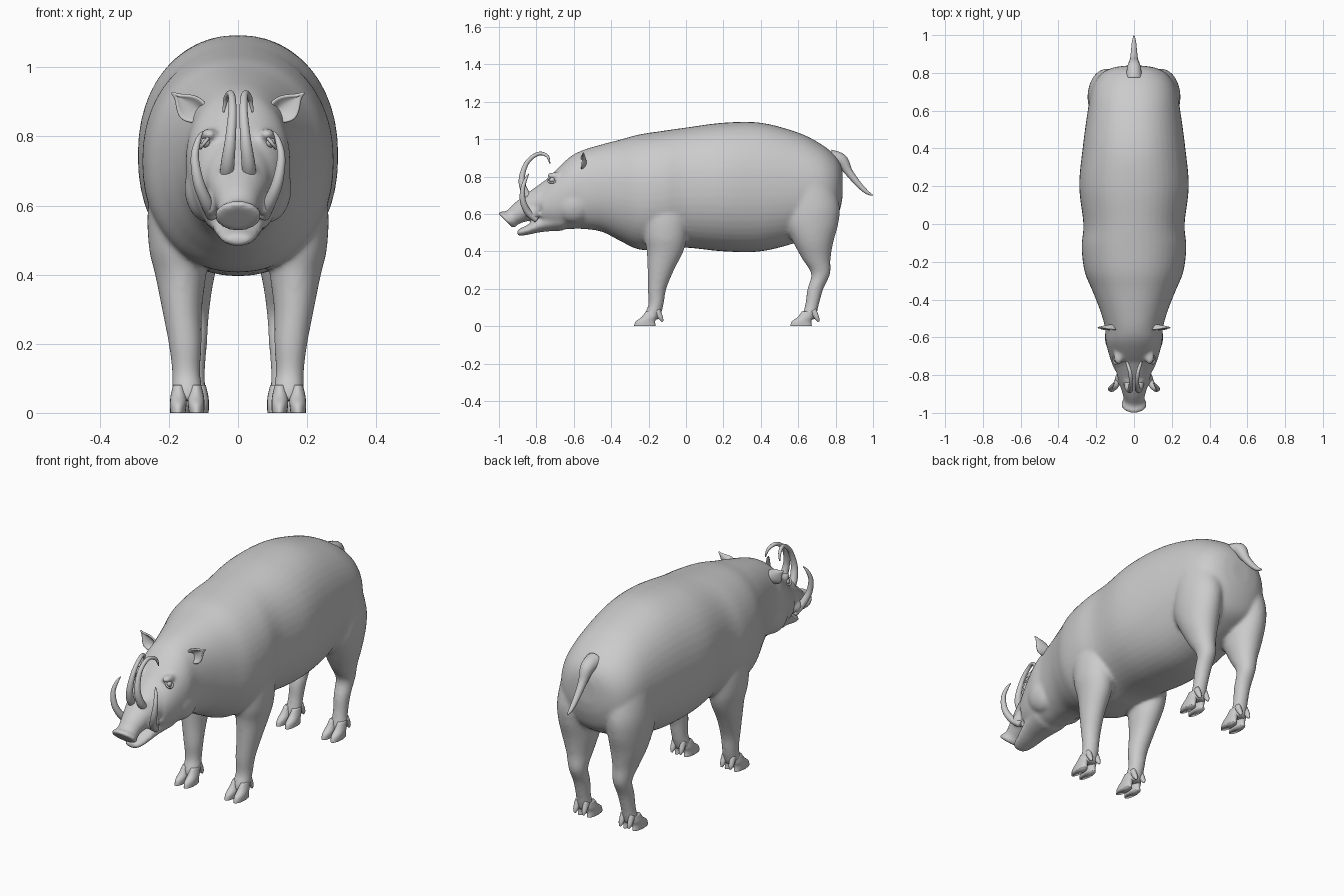
import bpy, bmesh, math
from mathutils import Vector

if "Cube" in bpy.data.objects:
    bpy.data.objects.remove(bpy.data.objects["Cube"])


def spline(rows, steps):
    """Catmull-Rom interpolation of tuples."""
    out = []
    for i in range(len(rows) - 1):
        a, b = rows[max(i - 1, 0)], rows[i]
        c, d = rows[i + 1], rows[min(i + 2, len(rows) - 1)]
        for s in range(steps):
            t = s / steps
            out.append([0.5 * (2 * q + (r - p) * t + (2 * p - 5 * q + 4 * r - w) * t * t
                               + (3 * q - p - 3 * r + w) * t ** 3)
                        for p, q, r, w in zip(a, b, c, d)])
    return out + [list(rows[-1])]


def finish(name, bm):
    bmesh.ops.recalc_face_normals(bm, faces=bm.faces)
    for f in bm.faces:
        f.smooth = True
    me = bpy.data.meshes.new(name)
    bm.to_mesh(me)
    bm.free()
    ob = bpy.data.objects.new(name, me)
    bpy.context.collection.objects.link(ob)
    return ob


def loft(name, rows, side=1, n=32, steps=5, power=1.0):
    """Rows: x, y, z, half width in x, half width across, tilt (0 flat, 90 upright)."""
    bm = bmesh.new()
    rings = []
    for x, y, z, rx, rt, tilt in spline(rows, steps):
        th, ring = math.radians(tilt), []
        for k in range(n):
            a = 2 * math.pi * k / n
            c, s = [math.copysign(abs(v) ** power, v) for v in (math.cos(a), math.sin(a))]
            ring.append(bm.verts.new((side * (x + rx * c), y + rt * s * math.cos(th),
                                      z + rt * s * math.sin(th))))
        rings.append(ring)
    for r0, r1 in zip(rings, rings[1:]):
        for k in range(n):
            bm.faces.new((r0[k], r0[(k + 1) % n], r1[(k + 1) % n], r1[k]))
    bm.faces.new(rings[0])
    bm.faces.new(rings[-1])
    return finish(name, bm)


def ball(name, loc, scale):
    bm = bmesh.new()
    bmesh.ops.create_uvsphere(bm, u_segments=24, v_segments=14, radius=1)
    for v in bm.verts:
        v.co = Vector(loc) + v.co * Vector(scale)
    return finish(name, bm)


def tube(name, pts, side=1):
    """Tapered sweep through points x, y, z, radius."""
    rows = spline(pts, 6)
    bm, rings, n = bmesh.new(), [], 14
    for i, (x, y, z, r) in enumerate(rows):
        p = Vector((x, y, z))
        tan = (Vector(rows[min(i + 1, len(rows) - 1)][:3]) - Vector(rows[max(i - 1, 0)][:3])).normalized()
        u = tan.cross(Vector((1, 0, 0))).normalized()
        w = tan.cross(u)
        ring = [p + r * (math.cos(2 * math.pi * k / n) * u + math.sin(2 * math.pi * k / n) * w) for k in range(n)]
        rings.append([bm.verts.new((side * v.x, v.y, v.z)) for v in ring])
    for r0, r1 in zip(rings, rings[1:]):
        for k in range(n):
            bm.faces.new((r0[k], r0[(k + 1) % n], r1[(k + 1) % n], r1[k]))
    bm.faces.new(rings[0])
    bm.faces.new(rings[-1])
    return finish(name, bm)


# Torso and head: y, top, bottom, half width
profile = [(.838, .82, .70, .05), (.825, .87, .63, .12), (.79, .92, .55, .18), (.72, .975, .50, .222),
           (.6, 1.035, .45, .245), (.4, 1.088, .40, .272), (.2, 1.088, .40, .29), (0, 1.062, .42, .268),
           (-.12, 1.045, .41, .277), (-.25, 1.025, .41, .262), (-.35, .998, .455, .222),
           (-.45, .972, .505, .182), (-.55, .942, .52, .153), (-.62, .905, .52, .15),
           (-.70, .83, .52, .13), (-.77, .75, .54, .105)]
skin = [loft("body", [(0, y, (t + b) / 2, w, (t - b) / 2, 90) for y, t, b, w in profile], n=48, power=.92)]

# Upper snout with flared disc, and lower jaw
skin.append(loft("snout", [(0, -.70, .69, .11, .12, 95), (0, -.80, .655, .09, .077, 110),
                           (0, -.88, .612, .066, .06, 125), (0, -.93, .58, .055, .048, 132),
                           (0, -.95, .573, .068, .058, 135), (0, -.965, .563, .066, .055, 135)]))
skin.append(loft("jaw", [(0, -.66, .58, .105, .07, 90), (0, -.76, .553, .082, .048, 90),
                         (0, -.84, .518, .062, .028, 90), (0, -.89, .502, .045, .02, 90),
                         (0, -.902, .502, .028, .012, 90)]))

front_leg = [(.15, -.12, .75, .08, .13, 0), (.172, -.11, .6, .088, .125, 0), (.172, -.11, .48, .086, .115, 0),
             (.166, -.112, .4, .074, .098, 0), (.162, -.135, .3, .058, .071, 0), (.153, -.155, .2, .048, .05, 0),
             (.15, -.16, .12, .041, .041, 0), (.147, -.175, .07, .043, .044, 0), (.147, -.185, .035, .038, .04, 0)]
hind_leg = [(.13, .64, .8, .10, .14, 0), (.14, .67, .65, .105, .15, 0), (.145, .67, .55, .098, .145, 0),
            (.142, .68, .45, .085, .108, 0), (.136, .697, .36, .062, .076, 0), (.13, .72, .28, .046, .051, 0),
            (.13, .692, .2, .041, .043, 0), (.132, .675, .12, .037, .037, 0), (.134, .66, .06, .04, .038, 0),
            (.134, .652, .035, .036, .035, 0)]

for s in (-1, 1):
    side = "right" if s > 0 else "left"
    # Legs, jowls, brows and tusk sockets melt into the skin
    skin += [loft("front_leg", front_leg, s), loft("hind_leg", hind_leg, s),
             ball("jowl", (s * .085, -.60, .65), (.07, .10, .10)),
             ball("brow", (s * .083, -.705, .805), (.026, .04, .018)),
             ball("socket", (s * .032, -.83, .69), (.026, .03, .035)),
             ball("lip", (s * .078, -.82, .60), (.024, .035, .035))]

    # Cloven hooves and dewclaws
    for leg, fx, fy in (("front", .147, -.185), ("hind", .134, .65)):
        for t in (-1, 1):
            x = fx + t * .025
            loft(f"{leg}_hoof_{side}", [(x + t * .002, fy - .035, 0, .022, .058, 0),
                                        (x + t * .001, fy - .032, .025, .024, .052, 0),
                                        (x, fy - .012, .05, .023, .04, 0), (x, fy, .08, .016, .03, 0)], s, 20)
            loft(f"{leg}_dewclaw_{side}", [(x, fy + .06, .025, .004, .005, 30), (x, fy + .05, .045, .013, .013, 30),
                                           (x, fy + .03, .085, .014, .018, 30)], s, 14)

    # Tusks: the inner pair curls back, the outer pair rises beside the snout
    tube(f"upper_tusk_{side}", [(.034, -.82, .67, .02), (.03, -.862, .72, .02), (.022, -.878, .79, .016),
                                (.016, -.85, .875, .012), (.02, -.79, .922, .01), (.034, -.742, .91, .008),
                                (.042, -.728, .87, .003)], s)
    tube(f"lower_tusk_{side}", [(.075, -.80, .57, .017), (.092, -.845, .61, .018), (.115, -.872, .67, .016),
                                (.125, -.872, .74, .012), (.115, -.855, .79, .008), (.102, -.84, .815, .002)], s)

    # Eye with a lid ring
    ball(f"eye_{side}", (s * .094, -.715, .782), (.014, .015, .014))
    tube(f"eyelid_{side}", [(.097 - .012 * math.sin(a), -.717 + .022 * math.cos(a), .782 + .015 * math.sin(a), .005)
                            for a in [k * math.pi / 4 for k in range(9)]], s)

    # Cupped leaf-shaped ear
    bm, grid = bmesh.new(), []
    for i in range(11):
        u = i / 10
        row = []
        for j in range(9):
            v = j / 4 - 1
            w = (.024 + .028 * math.sin(math.pi * min(u * 1.1, 1)) - .02 * u) * (1 - u ** 4)
            w *= 1.15 if v > 0 else .75
            row.append(bm.verts.new((s * (.095 + .097 * u + .62 * v * w), -.53 - .035 * v * v * (1 - u) - .02 * u,
                                     .862 + .065 * u - .78 * v * w)))
        grid.append(row)
    for r0, r1 in zip(grid, grid[1:]):
        for j in range(8):
            bm.faces.new((r0[j], r0[j + 1], r1[j + 1], r1[j]))
    ear = finish(f"ear_{side}", bm)
    mod = ear.modifiers.new("thick", 'SOLIDIFY')
    mod.thickness, mod.offset = .01, 0
    ear.modifiers.new("soft", 'SUBSURF').levels = 1

# Tail
tube("tail", [(0, .77, .90, .045), (0, .83, .885, .036), (0, .87, .825, .022), (0, .92, .762, .016),
              (0, .965, .718, .011), (0, .998, .70, .003)])

# Fuse the skin parts into one smooth body
bpy.ops.object.select_all(action='DESELECT')
for ob in skin:
    ob.select_set(True)
body = skin[0]
bpy.context.view_layer.objects.active = body
bpy.ops.object.join()
mod = body.modifiers.new("fuse", 'REMESH')
mod.mode, mod.voxel_size, mod.use_smooth_shade = 'VOXEL', .009, True
mod = body.modifiers.new("relax", 'SMOOTH')
mod.factor, mod.iterations = .5, 10

# Nostrils pressed into the snout disc
for s in (-1, 1):
    cut = ball("nostril_cutter", (s * .026, -.982, .548), (.014, .02, .014))
    cut.hide_render = True
    cut.hide_set(True)
    mod = body.modifiers.new("nostril", 'BOOLEAN')
    mod.operation, mod.object = 'DIFFERENCE', cut
